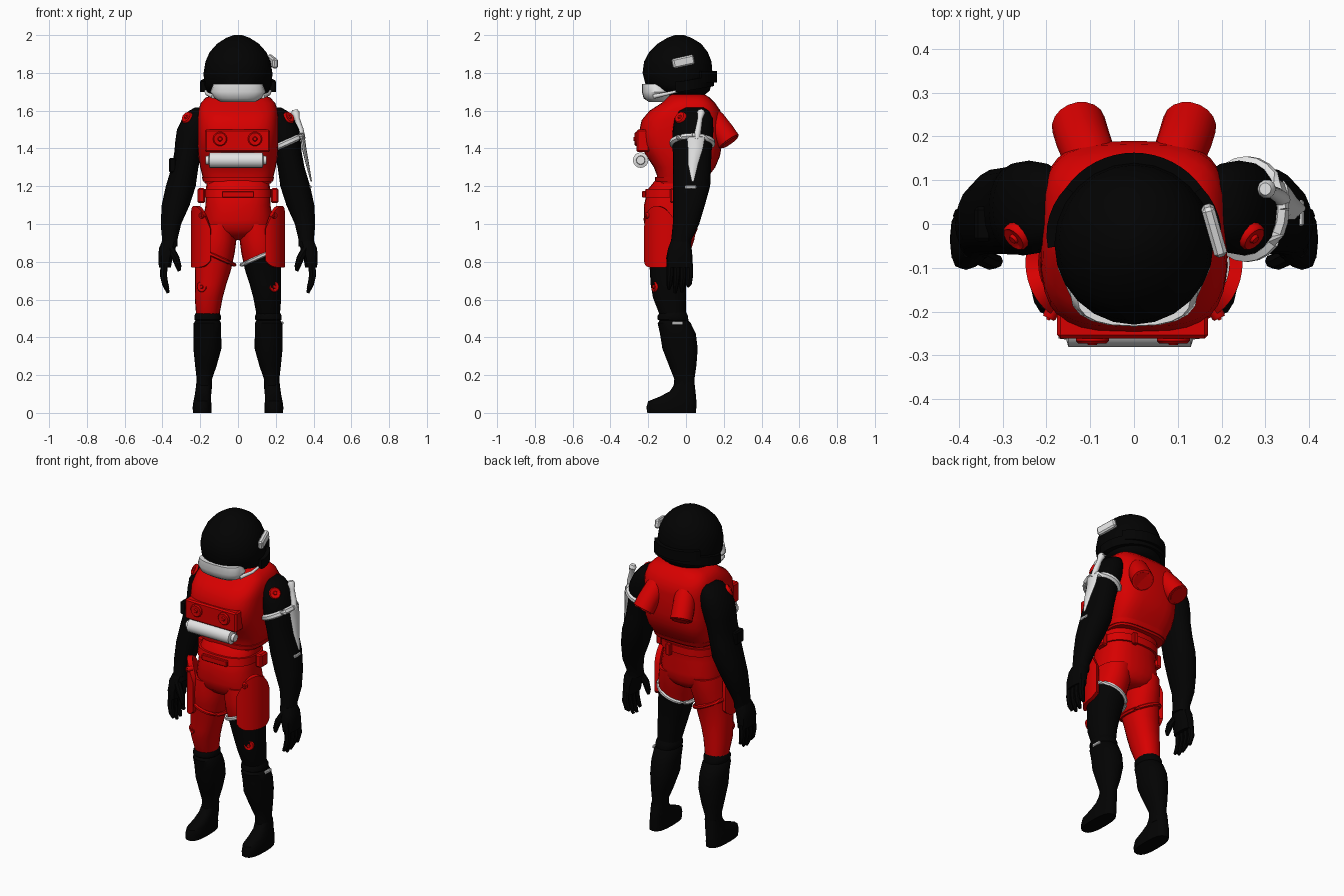
import bpy, bmesh, math
from mathutils import Vector, Matrix


def material(name, rgb):
    m = bpy.data.materials.new(name)
    m.diffuse_color = (*rgb, 1)
    return m


RED = material("red_suit", (0.68, 0.0, 0.0))
BLACK = material("black_gear", (0.0008, 0.0008, 0.0008))
WHITE = material("white_parts", (0.77, 0.77, 0.77))


def finish(name, bm, mats, angle=40):
    bmesh.ops.recalc_face_normals(bm, faces=bm.faces[:])
    me = bpy.data.meshes.new(name)
    bm.to_mesh(me)
    bm.free()
    for m in mats:
        me.materials.append(m)
    for p in me.polygons:
        p.use_smooth = True
    me.set_sharp_from_angle(angle=math.radians(angle))
    ob = bpy.data.objects.new(name, me)
    bpy.context.collection.objects.link(ob)
    return ob


def skin(bm, rings):
    rows = [[bm.verts.new(p) for p in r] for r in rings]
    n = len(rows[0])
    for a, b in zip(rows, rows[1:]):
        for i in range(n):
            bm.faces.new((a[i], a[(i + 1) % n], b[(i + 1) % n], b[i]))
    bm.faces.new(rows[0])
    bm.faces.new(rows[-1])


def power(v, e):
    return math.copysign(abs(v) ** (2 / e), v)


def loft(name, rings, mat, s=1, n=20, e=2.2, cut=None):
    """Rings are (z, centre x, half width, front y, back y); cut = (point, normal, lower material)."""
    bm = bmesh.new()
    angs = [2 * math.pi * i / n for i in range(n)]
    skin(bm, [[(s * (cx + rx * power(math.cos(a), e)),
                (y0 + y1) / 2 + (y1 - y0) / 2 * power(math.sin(a), e), z) for a in angs]
              for z, cx, rx, y0, y1 in rings])
    mats = [mat]
    if cut:
        co, no = Vector(cut[0]), Vector(cut[1])
        bmesh.ops.bisect_plane(bm, geom=bm.verts[:] + bm.edges[:] + bm.faces[:], plane_co=co, plane_no=no)
        for f in bm.faces:
            f.material_index = int((f.calc_center_median() - co).dot(no) < 0)
        mats.append(cut[2])
    return finish(name, bm, mats)


def tube(name, pts, mat, s=1, n=10):
    """Round section swept along (x, y, z, radius) points."""
    bm = bmesh.new()
    ps = [Vector((s * p[0], p[1], p[2])) for p in pts]
    rings = []
    for i, p in enumerate(ps):
        t = ps[min(i + 1, len(ps) - 1)] - ps[max(i - 1, 0)]
        if t.length < 1e-6:
            t = ps[-1] - ps[0]
        t.normalize()
        ref = Vector((0, 1, 0)) if abs(t.y) < 0.8 else Vector((0, 0, 1))
        u = t.cross(ref).normalized()
        v = t.cross(u)
        rings.append([p + pts[i][3] * (u * math.cos(a) + v * math.sin(a))
                      for a in (2 * math.pi * k / n for k in range(n))])
    skin(bm, rings)
    return finish(name, bm, [mat])


def hoop(name, c, rx, ry, slope, r, mat, s=1):
    """Tilted elliptical strap around a limb."""
    angs = [2 * math.pi * i / 24 for i in range(25)]
    return tube(name, [(c[0] + rx * math.cos(a), c[1] + ry * math.sin(a),
                        c[2] + slope * rx * math.cos(a), r) for a in angs], mat, s, 6)


def plate(name, c, rx, ry, a0, a1, z0, z1, thick, mat, s=1, bow=0.0, rise=0.0, nu=16):
    """Curved plate around an elliptical column; bow rounds its corners, rise lifts it to the back."""
    bm = bmesh.new()
    rows = []
    for i in range(nu + 1):
        u = 2 * i / nu - 1
        a = math.radians(a0 + (a1 - a0) * i / nu)
        lift = rise * max(0, math.sin(a))
        top, low = z1 - bow * abs(u) ** 2.2 + lift, z0 + 0.3 * bow * abs(u) ** 4 + lift
        rows.append([(s * (c[0] + (rx - d) * math.cos(a)), c[1] + (ry - d) * math.sin(a), z)
                     for d, z in ((0, low), (0, top), (thick, top), (thick, low))])
    skin(bm, rows)
    return finish(name, bm, [mat])


def box(name, c, size, mat, rot=(0, 0, 0), bevel=0.008):
    bm = bmesh.new()
    bmesh.ops.create_cube(bm, size=1, matrix=Matrix.Diagonal((*size, 1)))
    bmesh.ops.bevel(bm, geom=bm.edges[:], offset=bevel, segments=1, affect='EDGES')
    ob = finish(name, bm, [mat], 30)
    ob.location = c
    ob.rotation_euler = [math.radians(r) for r in rot]
    return ob


def knob(name, c, d, r, mat, s=1):
    """Raised dial: a dished rim and a central stud, facing direction d."""
    c, d = Vector(c), Vector(d).normalized()
    prof = [(-0.02, r), (0.006, r), (0.012, r * .85), (0.006, r * .6), (0.006, r * .4), (0.016, r * .25)]
    return tube(name, [(*(c + d * h), q) for h, q in prof], mat, s, 14)


# Helmet, jaw guard and neck
loft("helmet", [(1.685, 0, .14, -.11, .10), (1.705, 0, .168, -.165, .125), (1.74, 0, .18, -.215, .135),
                (1.80, 0, .182, -.23, .14), (1.86, 0, .172, -.222, .135), (1.91, 0, .15, -.195, .115),
                (1.955, 0, .11, -.15, .08), (1.985, 0, .063, -.10, .03), (2.0, 0, .022, -.06, -.01)],
     BLACK, n=24, e=2)
plate("helmet_rim", (0, -.025), .2, .172, -10, 190, 1.70, 1.755, .03, BLACK, rise=.03, nu=24)
plate("helmet_rear_ridge", (0, -.025), .19, .188, 35, 145, 1.75, 1.81, .04, BLACK)
loft("jaw_guard", [(1.645, 0, .09, -.195, -.09), (1.665, 0, .125, -.224, -.09), (1.70, 0, .146, -.234, -.08),
                   (1.742, 0, .13, -.233, -.10)], WHITE, e=2.5)
for s, side in ((1, "right"), (-1, "left")):
    tube(f"{side}_jaw_strap", [(.13, -.17, 1.675, .012), (.165, -.1, 1.69, .009), (.172, -.04, 1.705, .007)], WHITE, s)
loft("neck", [(1.6, 0, .1, -.1, .1), (1.75, 0, .1, -.1, .09)], BLACK)
box("helmet_lamp", (.183, -.015, 1.86), (.03, .12, .052), WHITE, (12, 0, 16))

# Torso vest
loft("torso", [(1.215, 0, .175, -.15, .10), (1.26, 0, .19, -.155, .125), (1.30, 0, .2, -.17, .155),
               (1.36, 0, .21, -.21, .18), (1.42, 0, .213, -.243, .19), (1.48, 0, .214, -.25, .19),
               (1.55, 0, .214, -.235, .19), (1.60, 0, .21, -.193, .182), (1.64, 0, .198, -.13, .155),
               (1.67, 0, .17, -.10, .125), (1.685, 0, .12, -.08, .10)], RED, n=32, e=3.4)
loft("vest_hem", [(1.225, 0, .185, -.162, .112), (1.25, 0, .192, -.165, .122)], RED, n=32, e=3.2)
box("chest_box", (-.003, -.227, 1.44), (.345, .07, .12), RED)
for i, x in enumerate((-.095, .09)):
    knob(f"chest_dial_{i}", (x, -.261, 1.45), (0, -1, 0), .038, RED)
tube("chest_canister", [(-.172, -.24, 1.338, .022), (-.155, -.24, 1.338, .024), (-.15, -.24, 1.338, .041),
                        (-.01, -.24, 1.338, .041), (.13, -.24, 1.338, .041), (.135, -.24, 1.338, .024),
                        (.152, -.24, 1.338, .022)], WHITE, n=16)

# Pelvis and belt
loft("pelvis", [(1.235, 0, .165, -.16, .08), (1.18, 0, .17, -.205, .065), (1.10, 0, .172, -.222, .06),
                (1.02, 0, .186, -.224, .065), (.97, 0, .18, -.215, .06), (.935, 0, .12, -.18, .045),
                (.915, 0, .05, -.13, .02)], RED, n=24, e=2.5)
loft("belt", [(1.14, 0, .179, -.226, .075), (1.185, 0, .179, -.214, .075)], RED, n=24, e=2.5)
box("belt_buckle", (0, -.222, 1.157), (.17, .02, .035), RED, bevel=.004)
box("belt_rear_loop", (.06, .08, 1.155), (.03, .025, .07), RED, bevel=.004)

for s, side in ((1, "right"), (-1, "left")):
    # Legs: one red to the boot, the other black below a slanted hem
    loft(f"{side}_thigh", [(1.0, .1, .09, -.213, .055), (.92, .108, .1, -.218, .045), (.85, .117, .1, -.212, .022),
                           (.76, .132, .096, -.192, .005), (.68, .145, .083, -.187, 0), (.61, .155, .074, -.175, 0),
                           (.52, .16, .062, -.14, 0)], RED, s,
         cut=((.125, -.08, .835), (-.45, 0, 1), BLACK) if s > 0 else None)
    hoop(f"{side}_thigh_strap", (.122, -.094, .83), .103, .116, .45, .011, WHITE if s > 0 else RED, s)
    plate(f"{side}_hip_panel", (.13, -.088), .118, .136, -82, 22, .77, 1.095, .03, RED, s, .12)
    knob(f"{side}_panel_stud", (.19, -.205, 1.045), (.5, -1, 0), .016, RED, s)
    knob(f"{side}_knee_dial", (.188, -.162, .668), (.45, -1, 0), .03, RED, s)
    box(f"{side}_belt_clip", (s * .195, -.05, 1.15), (.04, .07, .08), RED)

    # Boots
    loft(f"{side}_boot_shaft", [(.535, .16, .06, -.135, 0), (.515, .161, .07, -.15, .01), (.495, .161, .07, -.15, .012),
                                (.488, .161, .064, -.14, .012), (.475, .162, .073, -.15, .025),
                                (.42, .162, .073, -.138, .052), (.34, .162, .074, -.125, .062),
                                (.25, .17, .057, -.09, .055), (.18, .178, .041, -.062, .045),
                                (.10, .183, .043, -.07, .048)], BLACK, s, 16)
    loft(f"{side}_boot_foot", [(0, .19, .049, -.205, .052), (.03, .19, .05, -.21, .055), (.062, .189, .047, -.2, .055),
                               (.088, .186, .044, -.135, .053), (.115, .184, .042, -.085, .05),
                               (.16, .18, .04, -.055, .045)], BLACK, s, 16, 2.6)

    # Arms
    loft(f"{side}_arm", [(1.618, .195, .03, 0, .09), (1.60, .207, .052, -.035, .12), (1.56, .222, .072, -.06, .142),
                         (1.50, .24, .083, -.07, .145), (1.44, .254, .078, -.072, .142), (1.38, .265, .072, -.07, .135),
                         (1.30, .281, .071, -.07, .132), (1.20, .303, .079, -.068, .128), (1.10, .33, .074, -.068, .1),
                         (1.0, .355, .054, -.07, .07), (.92, .361, .041, -.078, .03), (.88, .362, .043, -.085, .025)],
         BLACK, s)
    knob(f"{side}_shoulder_ring", (.268, -.028, 1.562), (.65, -.6, .5), .034, RED, s)

    # Hands
    loft(f"{side}_palm", [(.91, .362, .04, -.08, .02), (.87, .375, .044, -.095, .03), (.82, .384, .037, -.105, .035),
                          (.77, .387, .032, -.1, .035)], BLACK, s, 12, 2.6)
    for i in range(4):
        y = -.083 + i * .034
        end = (.655, .635, .64, .67)[i]
        tube(f"{side}_finger_{i}", [(.39, y, .79, .019), (.395, y, .73, .019), (.385, y - .005, .68, .016),
                                    (.37, y - .008, end, .008)], BLACK, s, 8)
    tube(f"{side}_thumb", [(.36, -.07, .87, .022), (.33, -.085, .82, .02), (.315, -.085, .775, .016),
                           (.312, -.085, .75, .008)], BLACK, s, 8)

    # Thruster nozzles with hollow ends
    tube(f"{side}_thruster", [(.085, .10, 1.60, .05), (.1, .15, 1.545, .06), (.117, .195, 1.485, .062),
                              (.127, .228, 1.437, .062), (.129, .232, 1.432, .052), (.12, .208, 1.466, .035)],
         RED, s, 18)

# Sheathed knife, arm band and small tags on one side
loft("knife_blade", [(1.46, .342, .012, .005, .1), (1.40, .35, .012, .01, .09), (1.32, .367, .009, .01, .065),
                     (1.225, .388, .004, .03, .042)], WHITE, n=8)
tube("knife_handle", [(.3, .08, 1.605, .014), (.303, .08, 1.59, .022), (.312, .075, 1.56, .014),
                      (.33, .065, 1.5, .017), (.338, .055, 1.45, .02)], WHITE)
hoop("arm_band", (.258, .034, 1.43), .08, .106, .45, .017, WHITE)
box("elbow_tag", (.378, .025, 1.195), (.02, .06, .018), WHITE, bevel=.004)
box("boot_tag", (.232, -.045, .475), (.016, .06, .018), WHITE, bevel=.004)
box("arm_pouch", (-.345, 0, 1.31), (.04, .08, .08), BLACK)
